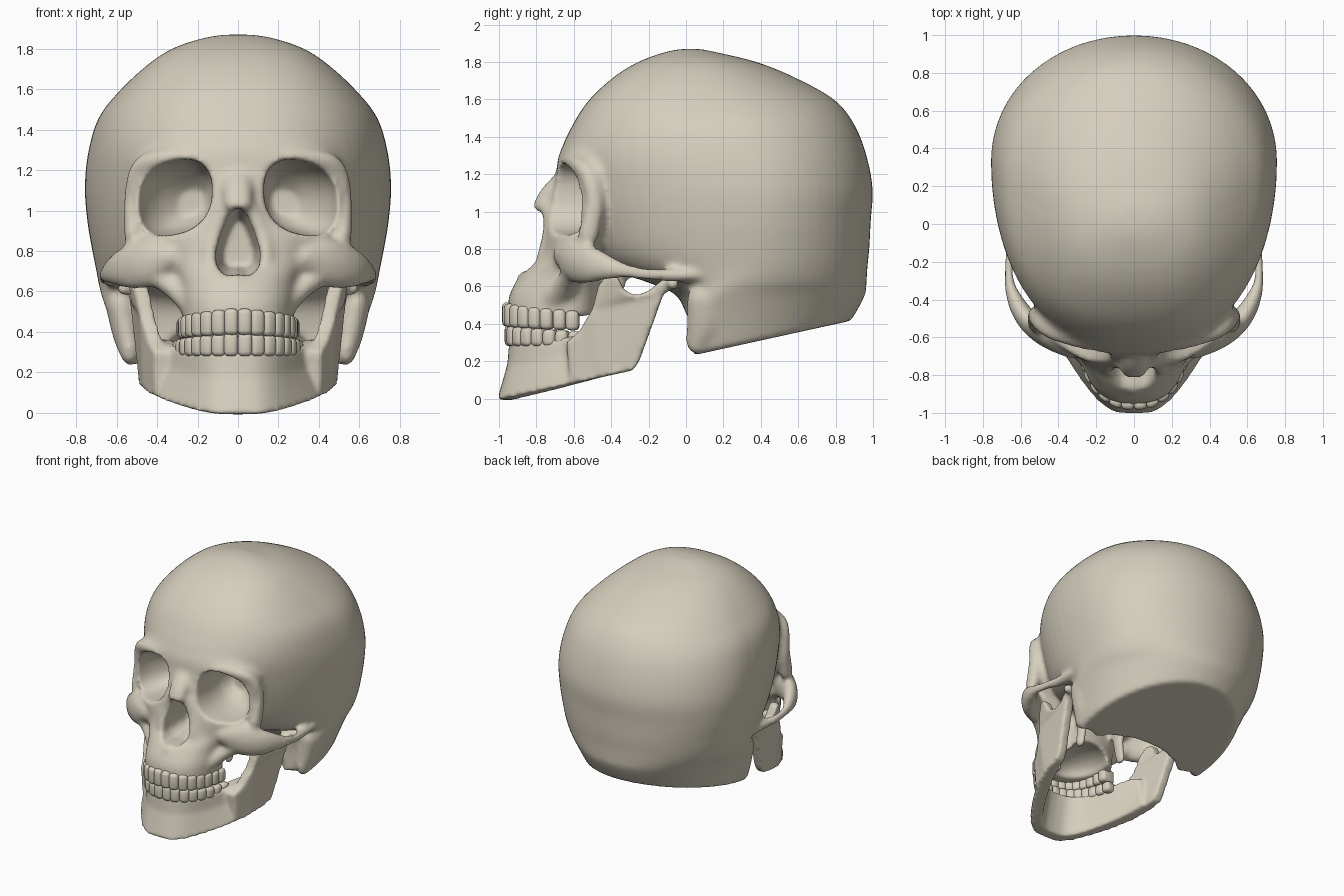
import bpy, bmesh, math
from mathutils import Vector, Matrix

cube = bpy.data.objects.get("Cube")
if cube:
    bpy.data.objects.remove(cube, do_unlink=True)

bone = bpy.data.materials.new("bone")
bone.use_nodes = True
bone.diffuse_color = (0.67, 0.62, 0.51, 1)
bone.node_tree.nodes["Principled BSDF"].inputs["Base Color"].default_value = bone.diffuse_color


def smooth_rows(rows, n=6):
    """Catmull-Rom interpolation of rows of numbers."""
    out, last = [], len(rows) - 1
    for i in range(last):
        quad = [rows[max(0, min(last, i + k))] for k in (-1, 0, 1, 2)]
        for j in range(n):
            t = j / n
            out.append([0.5 * (2 * b + (c - a) * t + (2 * a - 5 * b + 4 * c - d) * t ** 2
                               + (3 * b - a - 3 * c + d) * t ** 3) for a, b, c, d in zip(*quad)])
    return out + [list(rows[-1])]


def skin(bm, rings):
    """Skin a closed tube over rings of points and cap both ends."""
    vs = [[bm.verts.new(p) for p in ring] for ring in rings]
    n = len(vs[0])
    faces = [bm.faces.new((a[i], a[(i + 1) % n], b[(i + 1) % n], b[i]))
             for a, b in zip(vs, vs[1:]) for i in range(n)]
    faces += [bm.faces.new(vs[0]), bm.faces.new(vs[-1])]
    bmesh.ops.recalc_face_normals(bm, faces=faces)


def superellipse(front, back, n=64):
    """Unit outline with its own squareness in front (negative) and behind."""
    for i in range(n):
        c, s = math.cos(math.tau * i / n), math.sin(math.tau * i / n)
        p = front if s < 0 else back
        yield math.copysign(abs(c) ** (2 / p), c), math.copysign(abs(s) ** (2 / p), s)


def egg_loft(bm, rows):
    """Stack level slices: height, front, back, half width, widest y, front squareness."""
    skin(bm, [[(w * c, yc + s * (yb - yc if s > 0 else yc - yf), z) for c, s in superellipse(p, 2.03)]
              for z, yf, yb, w, yc, p in smooth_rows(rows)])


def chain(bm, rows):
    """Run overlapping ellipsoids (x, y, z, rx, ry, rz) along a path, on both sides."""
    for x, y, z, *r in smooth_rows(rows):
        for side in (1, -1):
            m = Matrix.Translation((side * x, y, z)) @ Matrix.Diagonal((*r, 1))
            bmesh.ops.create_icosphere(bm, subdivisions=2, radius=1, matrix=m)


def make_object(name, bm):
    me = bpy.data.meshes.new(name)
    bm.to_mesh(me)
    bm.free()
    ob = bpy.data.objects.new(name, me)
    bpy.context.collection.objects.link(ob)
    return ob


def finish(ob):
    """Bake the modifiers, then give the part its colour and smooth shading."""
    bpy.context.view_layer.update()
    dg = bpy.context.evaluated_depsgraph_get()
    me = bpy.data.meshes.new_from_object(ob.evaluated_get(dg))
    ob.modifiers.clear()
    ob.data = me
    me.materials.clear()
    me.materials.append(bone)
    for f in me.polygons:
        f.material_index = 0
        f.use_smooth = True


def fuse(ob, size):
    mod = ob.modifiers.new("fuse", 'REMESH')
    mod.mode, mod.voxel_size, mod.use_smooth_shade = 'VOXEL', size, True


def soften(ob, count):
    mod = ob.modifiers.new("soften", 'SMOOTH')
    mod.factor, mod.iterations = 0.5, count


# Braincase, trimmed flat underneath; the fifth value sets how far back it is widest
bm = bmesh.new()
case = [(.2, 0, .75, .55, .16, 2.1), (.42, 0, .885, .62, .16, 2.1), (.55, -.05, .955, .665, .22, 2.1),
        (.62, -.2, .965, .685, .4, 2.1), (.7, -.43, .97, .7, .54, 2.1), (.8, -.55, .98, .72, .58, 2.1),
        (.95, -.62, .988, .745, .6, 2.1), (1.12, -.67, .998, .757, .6, 2.1), (1.3, -.675, .965, .738, .59, 2.2),
        (1.465, -.605, .9, .685, .56, 2.3), (1.6, -.515, .79, .577, .53, 2.4), (1.72, -.385, .575, .447, .5, 2.4),
        (1.8, -.255, .375, .325, .48, 2.3), (1.85, -.12, .17, .18, .48, 2.2), (1.869, -.03, .08, .07, .5, 2.1)]
egg_loft(bm, [(z, f, b, w, f + k * (b - f), p) for z, f, b, w, k, p in case])
bmesh.ops.bisect_plane(bm, geom=bm.verts[:] + bm.edges[:] + bm.faces[:],
                       plane_co=(0, .04, .232), plane_no=(0, .219, -1), clear_outer=True)
bmesh.ops.holes_fill(bm, edges=[e for e in bm.edges if e.is_boundary], sides=0)

# Face, forehead and upper jaw
egg_loft(bm, [(.44, -.95, -.46, .275, -.62, 2.5), (.55, -.945, -.45, .28, -.62, 2.4),
              (.66, -.885, -.44, .3, -.58, 2.2), (.76, -.8, -.42, .37, -.52, 2.15),
              (.87, -.765, -.36, .46, -.48, 2.15), (.97, -.74, -.34, .52, -.46, 2.15),
              (1.08, -.715, -.34, .53, -.46, 2.15), (1.2, -.695, -.3, .525, -.45, 2.15),
              (1.3, -.68, -.2, .49, -.4, 2.15), (1.4, -.63, -.1, .46, -.33, 2.15), (1.5, -.55, 0, .38, -.25, 2.15)])
# Brow ridge and outer eye rim
chain(bm, [(.08, -.64, 1.2, .06, .055, .06), (.25, -.62, 1.265, .06, .05, .045),
           (.42, -.57, 1.25, .05, .05, .045), (.5, -.52, 1.19, .04, .05, .05),
           (.53, -.49, 1.05, .035, .05, .06), (.52, -.52, .88, .045, .06, .06)])
# Cheekbone and arch to the ear
chain(bm, [(.33, -.645, .77, .07, .07, .07), (.43, -.6, .745, .08, .07, .125), (.53, -.54, .725, .06, .065, .115),
           (.6, -.46, .71, .05, .06, .085), (.655, -.34, .685, .03, .06, .045),
           (.66, -.2, .665, .025, .06, .035), (.63, -.08, .66, .045, .06, .035), (.6, .06, .66, .07, .07, .04)])
# Buttress from upper jaw to cheek
chain(bm, [(.24, -.7, .53, .05, .08, .05), (.31, -.64, .61, .06, .07, .05), (.4, -.6, .68, .06, .06, .06)])
# Nose bones, nasal spine and nose margins
chain(bm, [(0, -.66, 1.17, .075, .05, .05), (.01, -.715, 1.1, .07, .065, .05), (.02, -.775, 1.03, .05, .045, .035)])
chain(bm, [(.06, -.73, 1.0, .05, .04, .05), (.12, -.735, .88, .04, .035, .05), (.14, -.76, .76, .04, .04, .05)])
chain(bm, [(0, -.83, .65, .04, .04, .03), (0, -.88, .655, .02, .03, .02)])
# Bumps behind the ears and pillars behind the palate
chain(bm, [(.58, .12, .53, .075, .12, .1), (.555, .1, .41, .07, .1, .1), (.535, .065, .31, .05, .07, .08)])
chain(bm, [(.18, -.36, .72, .05, .08, .08), (.17, -.38, .6, .03, .06, .06), (.19, -.38, .44, .025, .05, .04)])
skull = make_object("skull", bm)

# Cutter for eye sockets, nose opening, palate and the hollow between the ear bumps
bm = bmesh.new()
for side in (1, -1):
    rings = []
    for y, cx, cz, k in smooth_rows([(-1, .318, 1.065, 1.05), (-.68, .318, 1.065, 1), (-.52, .3, 1.06, .93),
                                     (-.4, .265, 1.05, .72), (-.31, .23, 1.04, .35)], 3):
        rings.append([(side * (cx + .19 * k * c), y, cz + k * (.185 * s - .035 * c))
                      for c, s in superellipse(2.4, 2.4, 40)])
    skin(bm, rings)
half = [(0, 1.02), (.045, .98), (.08, .9), (.11, .8), (.105, .72), (.06, .675)]
pear = half + [(0, .685)] + [(-x, z) for x, z in half[:0:-1]]
skin(bm, [[(x * k, y, .82 + (z - .82) * k) for x, z in pear] for y, k in ((-1.2, 1), (-.72, 1), (-.52, .7))])
for centre, size in (((0, -.6, .43), (.19, .25, .13)), ((0, -.04, .27), (.42, .2, .2))):
    bmesh.ops.create_icosphere(bm, subdivisions=3, radius=1,
                               matrix=Matrix.Translation(centre) @ Matrix.Diagonal((*size, 1)))
cutter = make_object("opening_cutter", bm)
cutter.hide_render = True

fuse(skull, .018)
cut = skull.modifiers.new("openings", 'BOOLEAN')
cut.operation, cut.solver, cut.object = 'DIFFERENCE', 'EXACT', cutter
fuse(skull, .015)
soften(skull, 6)
finish(skull)
bpy.data.objects.remove(cutter, do_unlink=True)

# Lower jaw body: bottom x, y and top x, y, z of the outer wall
bm = bmesh.new()
wall = smooth_rows([(0, -1.01, 0, -.945, .31), (.11, -.995, .1, -.93, .31), (.205, -.925, .19, -.87, .31),
                    (.31, -.79, .265, -.76, .31), (.4, -.64, .33, -.63, .33),
                    (.46, -.5, .4, -.5, .36), (.495, -.36, .46, -.38, .36)], 8)
wall = [(-a, b, -c, d, e) for a, b, c, d, e in wall[:0:-1]] + wall
rings = []
for xb, yb, xt, yt, zt in wall:
    low, high = Vector((xb, yb, .219 * (yb + 1) - .005)), Vector((xt, yt, zt))
    waist = low.lerp(high, .6) + Vector((-.03 * xb, .015, 0))
    ring = [low, waist, high]
    for p, thick in ((high, .09), (low, .1)):
        inward = Vector((-p.x, -.42 - p.y, 0)).normalized()
        ring.append(p + inward * thick)
    rings.append(ring)
skin(bm, rings)
# Upright branches, slanting in towards the front, with their joint knobs
branch = [(-.62, .085), (-.45, .115), (-.285, .15), (-.25, .2), (-.12, .56), (-.05, .6), (-.05, .65), (-.12, .64),
          (-.2, .575), (-.27, .55), (-.33, .58), (-.37, .66), (-.42, .67), (-.47, .6), (-.5, .48), (-.57, .36),
          (-.64, .3)]
for side in (1, -1):
    skin(bm, [[(side * (.497 - inset + .11 * max(0, z - .2) - .36 * max(0, -.38 - y)), y, z)
               for y, z in branch] for inset in (0, .075)])
chain(bm, [(.47, -.08, .615, .04, .035, .035), (.56, -.07, .615, .04, .035, .035)])
jaw = make_object("lower_jaw", bm)
fuse(jaw, .012)
soften(jaw, 12)
finish(jaw)


def teeth(name, arch, front, back):
    """Set rounded teeth along an arch; front and back give (low z, high z)."""
    bm = bmesh.new()
    pts = [Vector((*p, 0)) for p in smooth_rows(arch, 5)]
    for i in range(8):
        s = .072 * (i + .5)
        for a, b in zip(pts, pts[1:]):
            if s <= (b - a).length or b == pts[-1]:
                break
            s -= (b - a).length
        along = (b - a).normalized()
        p = a + along * s + Vector((-along.y, along.x, 0)) * (.035 + .003 * i)
        z0, z1 = [f + (g - f) * i / 7 for f, g in zip(front, back)]
        for side in (1, -1):
            m = (Matrix.Translation((side * p.x, p.y, (z0 + z1) / 2))
                 @ Matrix.Rotation(side * math.atan2(along.y, along.x), 4, 'Z')
                 @ Matrix.Diagonal((.07, .07 + .006 * i, z1 - z0, 1)))
            bmesh.ops.create_cube(bm, size=1, matrix=m)
    bmesh.ops.bevel(bm, geom=bm.edges[:], offset=.024, segments=3, profile=.5, affect='EDGES')
    finish(make_object(name, bm))


teeth("upper_teeth", [(0, -.985), (.1, -.97), (.2, -.905), (.265, -.8), (.295, -.68), (.305, -.56)],
      (.385, .515), (.365, .47))
teeth("lower_teeth", [(0, -.97), (.09, -.96), (.19, -.9), (.26, -.8), (.305, -.68), (.33, -.55)],
      (.28, .395), (.28, .36))
